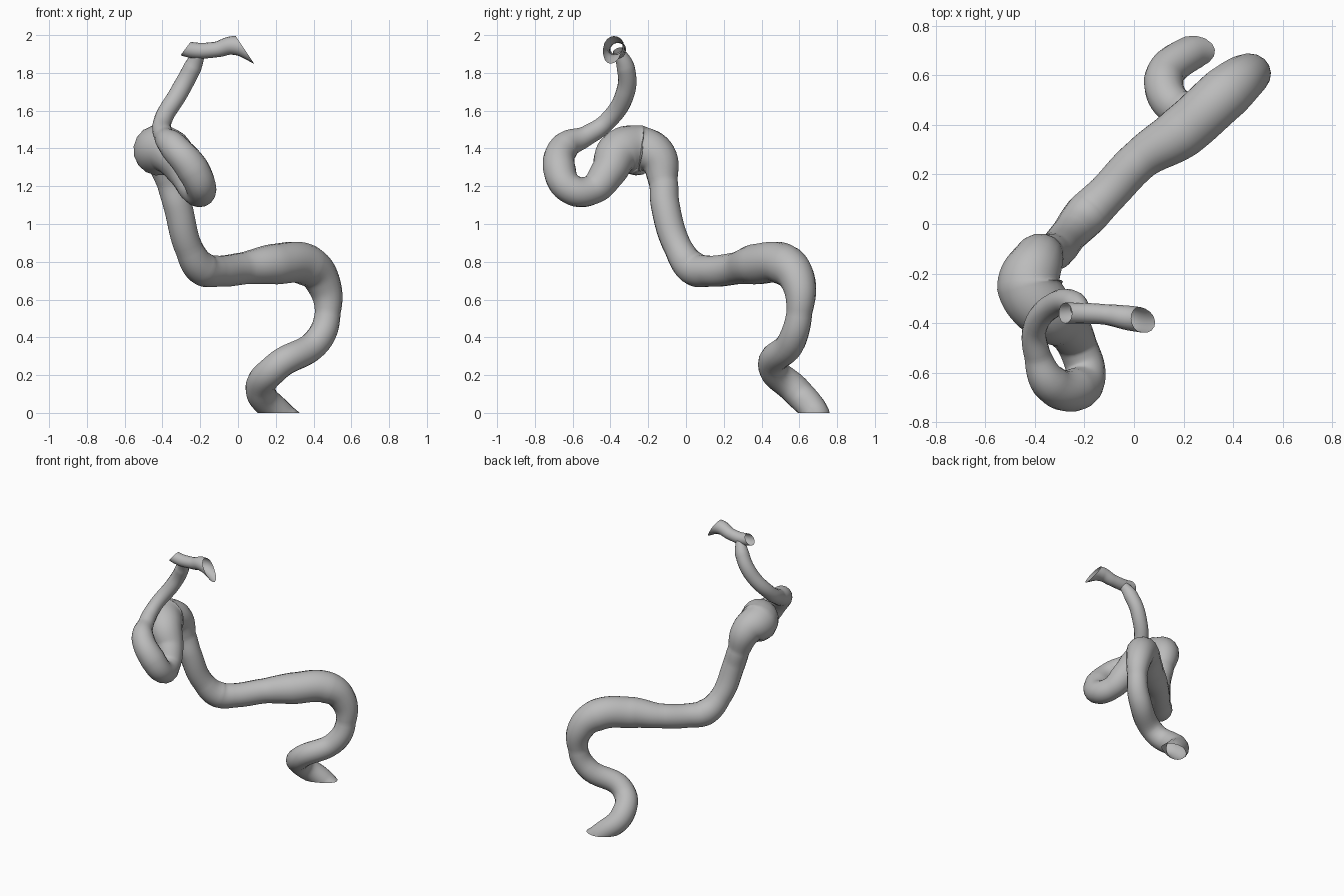
import bpy, bmesh
from mathutils import Vector

cube = bpy.data.objects.get("Cube")
if cube:
    bpy.data.objects.remove(cube, do_unlink=True)

grey = bpy.data.materials.new("plain_grey")
grey.use_nodes = True
colour = (0.5, 0.5, 0.5, 1)
grey.diffuse_color = colour
grey.node_tree.nodes["Principled BSDF"].inputs["Base Color"].default_value = colour


def sweep(name, path):
    """Sweep a round tube along (x, y, z, radius) points and return its mesh."""
    curve = bpy.data.curves.new(name + "_path", "CURVE")
    curve.dimensions = "3D"
    curve.twist_mode = "MINIMUM"
    curve.bevel_depth = 1
    curve.bevel_resolution = 6
    curve.resolution_u = 10
    spline = curve.splines.new("BEZIER")
    spline.bezier_points.add(len(path) - 1)
    for point, (x, y, z, radius) in zip(spline.bezier_points, path):
        point.co = (x, y, z)
        point.radius = radius
        point.handle_left_type = point.handle_right_type = "AUTO"
    helper = bpy.data.objects.new(name + "_path", curve)
    bpy.context.collection.objects.link(helper)
    bpy.context.view_layer.update()
    evaluated = helper.evaluated_get(bpy.context.evaluated_depsgraph_get())
    mesh = bpy.data.meshes.new_from_object(evaluated)
    bpy.data.objects.remove(helper, do_unlink=True)
    mesh.name = name
    return mesh


def trim(bm, centre, normal, reach):
    """Cut an end open along a plane, touching only faces within reach of its centre."""
    centre = Vector(centre)
    faces = [f for f in bm.faces if (f.calc_center_median() - centre).length < reach]
    edges = {e for f in faces for e in f.edges}
    verts = {v for f in faces for v in f.verts}
    bmesh.ops.bisect_plane(bm, geom=[*faces, *edges, *verts], plane_co=centre,
                           plane_no=normal, clear_outer=True)


def tube(name, path, cuts):
    """Make a smooth tube object with trimmed open ends."""
    mesh = sweep(name, path)
    bm = bmesh.new()
    bm.from_mesh(mesh)
    for centre, normal, reach in cuts:
        trim(bm, centre, normal, reach)
    bmesh.ops.recalc_face_normals(bm, faces=bm.faces)
    for face in bm.faces:
        face.smooth = True
        face.material_index = 0
    bm.to_mesh(mesh)
    bm.free()
    mesh.materials.clear()
    mesh.materials.append(grey)
    obj = bpy.data.objects.new(name, mesh)
    bpy.context.collection.objects.link(obj)


# Foot hook, rising bend, long slanted run, arch, loop and thin neck
foot = [
    (.31, .7, -.07, .065), (.22, .685, 0, .072), (.12, .58, .12, .08),
    (.2, .46, .24, .077), (.42, .56, .38, .075),
]
bend = [
    (.475, .6, .53, .068), (.45, .595, .69, .092), (.37, .53, .78, .11),
]
run = [
    (.19, .37, .787, .108), (.03, .265, .765, .085), (-.11, .12, .75, .083),
    (-.19, .04, .765, .09), (-.26, -.04, .87, .075),
]
arch = [
    (-.32, -.11, 1.1, .077), (-.355, -.12, 1.22, .077), (-.395, -.16, 1.36, .108),
    (-.42, -.25, 1.39, .135), (-.36, -.35, 1.38, .12),
]
loop = [
    (-.275, -.415, 1.27, .093), (-.225, -.5, 1.18, .079), (-.195, -.61, 1.185, .08),
    (-.24, -.67, 1.29, .087), (-.34, -.64, 1.41, .077), (-.39, -.53, 1.465, .054),
]
neck = [
    (-.4, -.42, 1.54, .048), (-.31, -.32, 1.7, .05), (-.24, -.32, 1.83, .048),
    (-.2, -.36, 1.92, .03),
]
tube("winding_vessel", foot + bend + run + arch + loop + neck,
     [((.22, .685, 0), (0, 0, -1), .25)])

# Cross branch at the top, with both ends cut obliquely and open
branch = [
    (-.33, -.36, 1.95, .042), (-.25, -.36, 1.922, .042), (-.12, -.365, 1.923, .041),
    (-.02, -.38, 1.945, .05), (.12, -.4, 1.89, .052),
]
tube("cross_branch", branch, [
    ((-.275, -.36, 1.932), (-.8, 0, .6), .13),
    ((.028, -.385, 1.935), (.83, 0, .55), .2),
])
